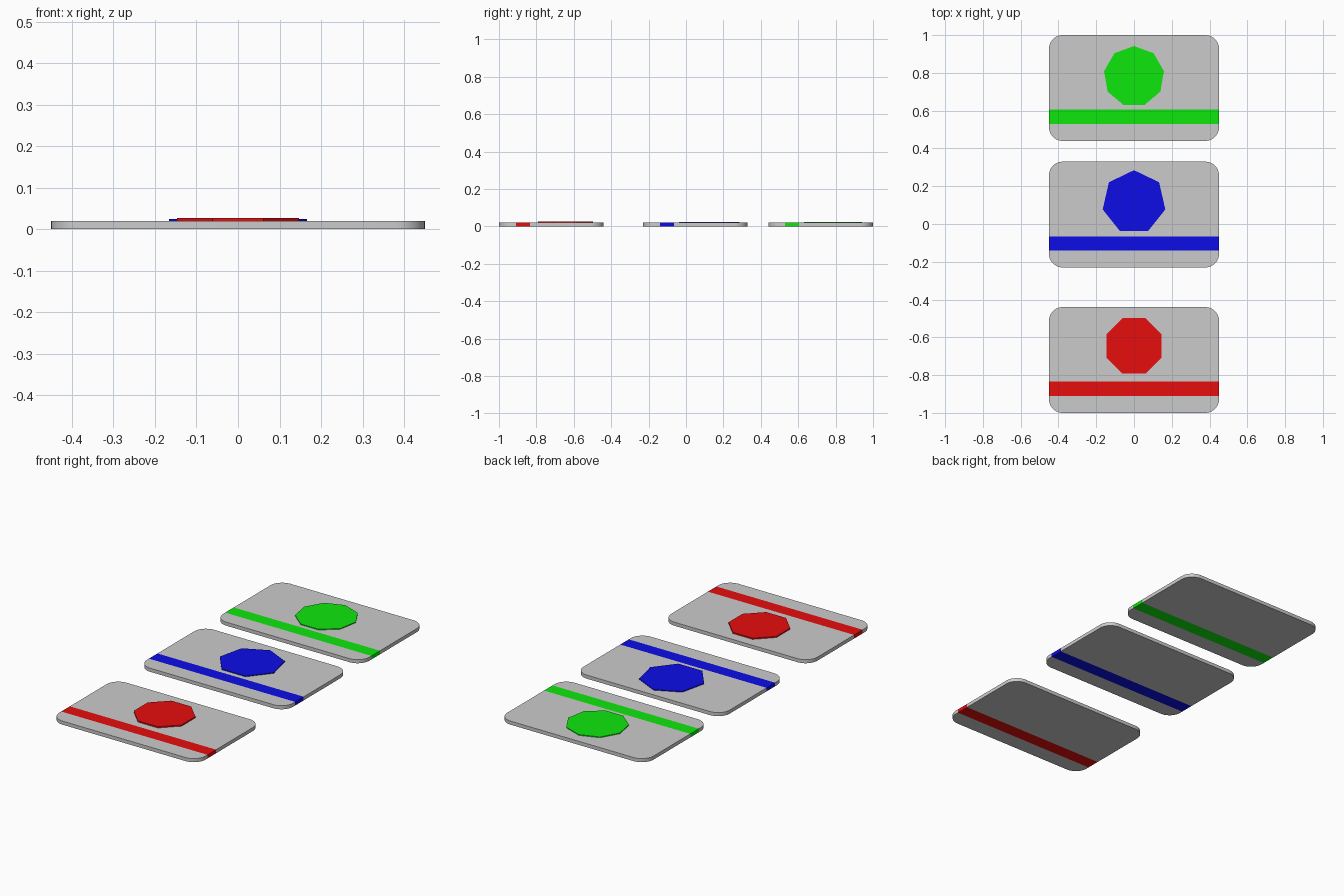
import bpy, bmesh
from math import cos, sin, pi

if "Cube" in bpy.data.objects:
    bpy.data.objects.remove(bpy.data.objects["Cube"])

W, D, T, R = 0.9, 0.56, 0.02, 0.072      # card size, thickness, corner radius
STRIPE = (-0.19, -0.115)                 # stripe band in card-local y


def prism(bm, points, z0, z1):
    face = bm.faces.new([bm.verts.new((x, y, z0)) for x, y in points])
    top = bmesh.ops.extrude_face_region(bm, geom=[face])["geom"]
    verts = [g for g in top if isinstance(g, bmesh.types.BMVert)]
    bmesh.ops.translate(bm, verts=verts, vec=(0, 0, z1 - z0))
    bmesh.ops.recalc_face_normals(bm, faces=bm.faces[:])


def make_object(bm, name, y, materials):
    mesh = bpy.data.meshes.new(name)
    bm.to_mesh(mesh)
    bm.free()
    for m in materials:
        mesh.materials.append(m)
    obj = bpy.data.objects.new(name, mesh)
    obj.location.y = y
    bpy.context.collection.objects.link(obj)
    return obj


def rounded_rect(segments=10):
    points = []
    for i, (sx, sy) in enumerate([(1, 1), (-1, 1), (-1, -1), (1, -1)]):
        for k in range(segments + 1):
            a = (i + k / segments) * pi / 2
            points.append((sx * (W / 2 - R) + R * cos(a), sy * (D / 2 - R) + R * sin(a)))
    return points


def card(label, color, y, sides, radius, emblem_y, emblem_top):
    mat = bpy.data.materials.new(label)
    mat.diffuse_color = color
    mat.use_nodes = True
    mat.node_tree.nodes["Principled BSDF"].inputs["Base Color"].default_value = mat.diffuse_color

    # Rounded card, with the coloured stripe running through its thickness
    bm = bmesh.new()
    prism(bm, rounded_rect(), 0, T)
    for cut in STRIPE:
        bmesh.ops.bisect_plane(bm, geom=bm.verts[:] + bm.edges[:] + bm.faces[:],
                               plane_co=(0, cut, 0), plane_no=(0, 1, 0))
    for f in bm.faces:
        if STRIPE[0] < f.calc_center_median().y < STRIPE[1]:
            f.material_index = 1
    obj = make_object(bm, label + "_card", y, [None, mat])
    bpy.ops.object.select_all(action='DESELECT')
    obj.select_set(True)
    bpy.context.view_layer.objects.active = obj
    bpy.ops.object.shade_smooth_by_angle()

    # Raised polygon emblem with a flat bottom edge
    bm = bmesh.new()
    start = -pi / 2 + pi / sides
    prism(bm, [(radius * cos(start + 2 * pi * k / sides),
                radius * sin(start + 2 * pi * k / sides)) for k in range(sides)],
          T - 0.005, emblem_top)
    make_object(bm, label + "_emblem", y + emblem_y, [mat])


card("red", (0.8, 0.004, 0.004, 1), -0.72, 8, 0.159, 0.075, 0.027)
card("blue", (0.004, 0.004, 0.8, 1), 0.05, 7, 0.17, 0.065, 0.0245)
card("green", (0.004, 0.8, 0.004, 1), 0.72, 9, 0.161, 0.061, 0.0245)
